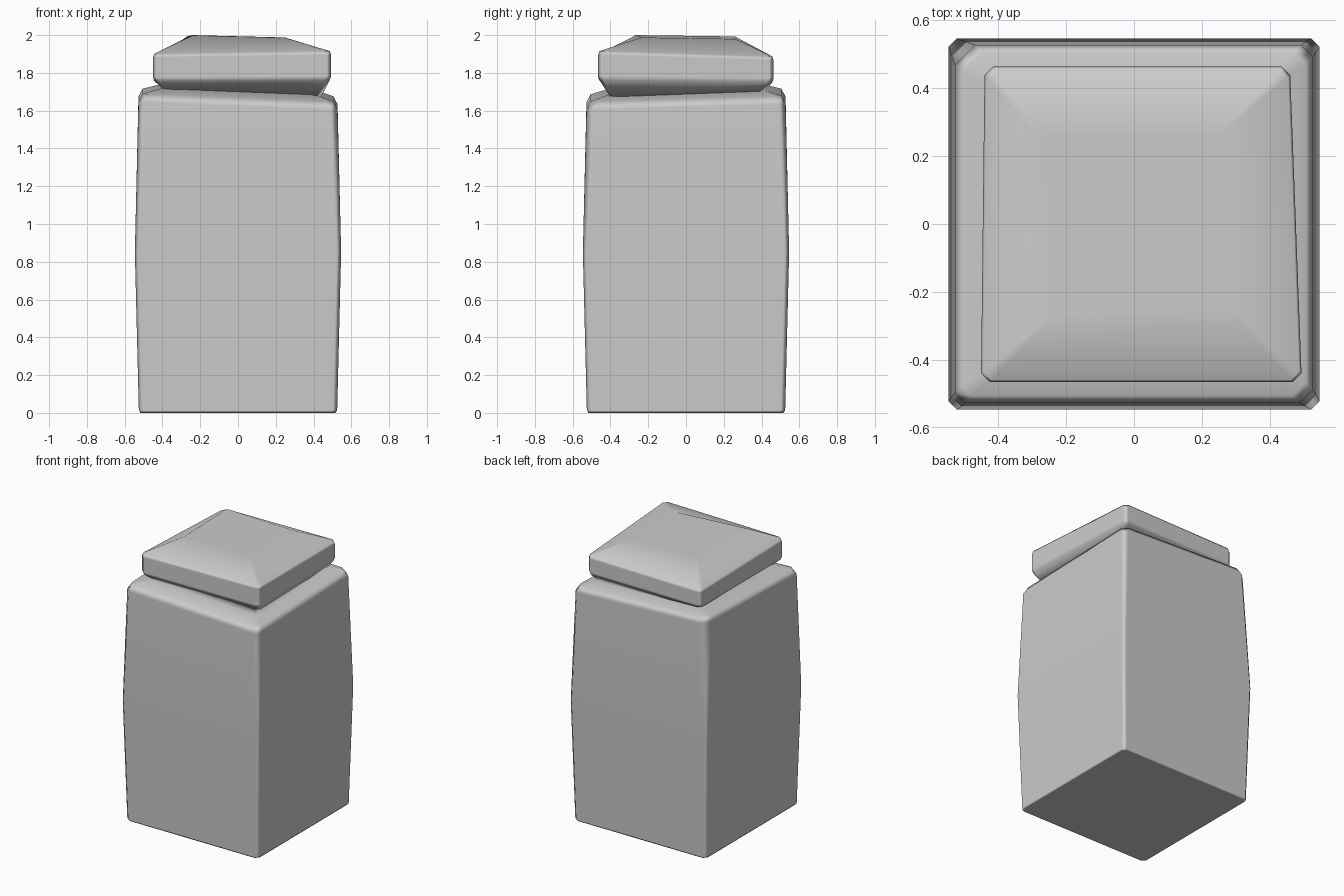
import bpy, bmesh

cube = bpy.data.objects.get("Cube")
if cube:
    bpy.data.objects.remove(cube, do_unlink=True)

stone = bpy.data.materials.new("grey_stone")
stone.use_nodes = True
GREY = (0.6, 0.6, 0.6, 1)
stone.diffuse_color = GREY
stone.node_tree.nodes["Principled BSDF"].inputs["Base Color"].default_value = GREY


def square(r):
    return [(-r, -r), (r, -r), (r, r), (-r, r)]


def ring(corners, z, cuts, tilt=(0, 0)):
    """Four-sided outline with chamfered corners, lying on a tilted plane."""
    pts = []
    for i, (x, y) in enumerate(corners):
        c = cuts[i]
        sx, sy = (1 if x > 0 else -1), (1 if y > 0 else -1)
        pair = [(x, y - sy * c), (x - sx * c, y)]
        if sx * sy < 0:
            pair.reverse()
        # keep a counter-clockwise outline
        if sx * sy > 0:
            first, second = pair
        else:
            first, second = pair
        pts += [(px, py, z + tilt[0] * px + tilt[1] * py) for px, py in (first, second)]
    return pts


def loft(name, rings):
    bm = bmesh.new()
    loops = [[bm.verts.new(p) for p in r] for r in rings]
    n = len(loops[0])
    for low, high in zip(loops, loops[1:]):
        for i in range(n):
            j = (i + 1) % n
            bm.faces.new((low[i], low[j], high[j], high[i]))
    bm.faces.new(loops[0][::-1])
    bm.faces.new(loops[-1])
    bmesh.ops.recalc_face_normals(bm, faces=bm.faces[:])
    for f in bm.faces:
        f.smooth = True
    mesh = bpy.data.meshes.new(name)
    bm.to_mesh(mesh)
    bm.free()
    mesh.materials.append(stone)
    obj = bpy.data.objects.new(name, mesh)
    bpy.context.scene.collection.objects.link(obj)
    # large faces stay flat, narrow chamfers carry the rounding
    mod = obj.modifiers.new("face weighted shading", 'WEIGHTED_NORMAL')
    mod.weight = 100
    return obj


# Bulging block with a worn, tilted shoulder
even = [0.025] * 4
worn = [0.03, 0.04, 0.035, 0.06]
slope = (-0.04, 0.03)
loft("stone_body", [
    ring(square(0.515), 0, even),
    ring(square(0.525), 0.012, even),
    ring(square(0.546), 0.85, even),
    ring(square(0.527), 1.64, worn, slope),
    ring(square(0.505), 1.683, worn, slope),
    ring(square(0.40), 1.715, even, slope),
])

# Lopsided capstone, narrow at the waist and at the flat top
rim = [(-0.45, -0.465), (0.493, -0.465), (0.46, 0.463), (-0.44, 0.463)]
waist = [(-0.385, -0.40), (0.44, -0.40), (0.42, 0.41), (-0.385, 0.41)]
crown = [(-0.245, -0.265), (0.25, -0.235), (0.26, 0.26), (-0.27, 0.26)]
lip = [(x * 0.985, y * 0.985) for x, y in rim]
loft("capstone", [
    ring(waist, 1.70, even, slope),
    ring(lip, 1.755, even, (0.005, -0.01)),
    ring(rim, 1.775, even, (0.005, -0.01)),
    ring(rim, 1.875, even, (0.015, -0.03)),
    ring(lip, 1.895, even, (0.015, -0.03)),
    ring(crown, 1.99, [0.01] * 4, (-0.025, -0.015)),
])
